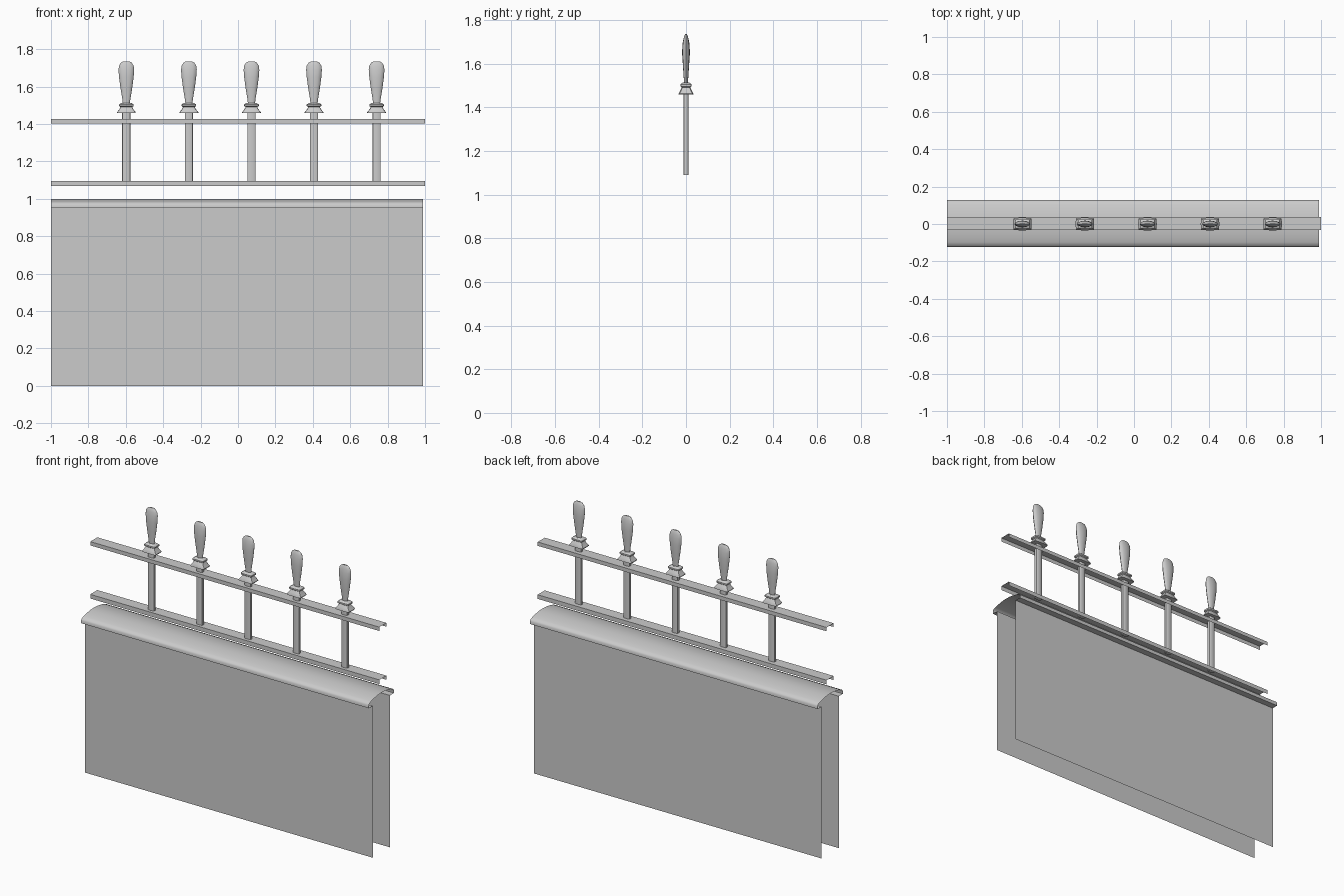
import bpy
import bmesh
from math import cos, sin, pi, radians, copysign

cube = bpy.data.objects.get("Cube")
if cube:
    bpy.data.objects.remove(cube, do_unlink=True)

grey = bpy.data.materials.new("plain grey")
grey.use_nodes = True
colour = (0.6, 0.6, 0.6, 1)
grey.diffuse_color = colour
grey.node_tree.nodes["Principled BSDF"].inputs["Base Color"].default_value = colour


def finish(bm, name, angle):
    mesh = bpy.data.meshes.new(name)
    bm.to_mesh(mesh)
    bm.free()
    mesh.materials.append(grey)
    obj = bpy.data.objects.new(name, mesh)
    bpy.context.collection.objects.link(obj)
    bpy.ops.object.select_all(action="DESELECT")
    obj.select_set(True)
    bpy.context.view_layer.objects.active = obj
    bpy.ops.object.shade_smooth_by_angle(angle=radians(angle))
    return obj


def sheet(name, profile, x0, x1):
    """Sweep an open (y, z) profile along x, leaving the ends open."""
    bm = bmesh.new()
    pairs = [[bm.verts.new((x, y, z)) for x in (x0, x1)] for y, z in profile]
    for (a, b), (d, c) in zip(pairs, pairs[1:]):
        bm.faces.new((a, b, c, d))
    return finish(bm, name, 40)


def lathe(name, rings, x, y, sides=12):
    """Stack rounded-rectangle rings given as (z, half x, half y, squareness)."""
    bm = bmesh.new()
    loops = []
    for z, rx, ry, power in rings:
        loop = []
        for i in range(sides):
            a = 2 * pi * i / sides
            c, s = cos(a), sin(a)
            px = copysign(abs(c) ** (2 / power), c) * rx
            py = copysign(abs(s) ** (2 / power), s) * ry
            loop.append(bm.verts.new((x + px, y + py, z)))
        loops.append(loop)
    for low, high in zip(loops, loops[1:]):
        for i in range(sides):
            j = (i + 1) % sides
            bm.faces.new((low[i], low[j], high[j], high[i]))
    bm.faces.new(loops[0][::-1])
    bm.faces.new(loops[-1])
    return finish(bm, name, 35)


# Two thin wall sides, open at the ends
LEFT, RIGHT, MID = -1.0, 0.99, 0.003
WALL, LIP, EAVE = 0.085, 0.125, 0.95
sheet("front_wall", [(MID - WALL, 0), (MID - WALL, EAVE)], LEFT, RIGHT)
sheet("back_wall", [(MID + WALL, EAVE), (MID + WALL, 0)], LEFT, RIGHT)

# Rounded coping with a lip over each wall side
half = [(-WALL, EAVE), (-LIP, EAVE), (-LIP, 0.967), (-0.119, 0.977),
        (-0.1, 0.985), (-0.07, 0.992), (-0.035, 0.998)]
arch = half + [(0, 1.0)] + [(-y, z) for y, z in reversed(half)]
sheet("coping", [(MID + y, z) for y, z in arch], LEFT, RIGHT)

# Channel-shaped rails, open underneath
for name, low, high in (("lower_rail", 1.07, 1.096), ("upper_rail", 1.402, 1.426)):
    channel = [(-0.035, low), (-0.035, high), (0.035, high), (0.035, low)]
    sheet(name, [(MID + y, z) for y, z in channel], -1, 1)

# Flat posts, each with a collar and a bulb finial
post = [(1.09, 0.022, 0.012, 4), (1.47, 0.022, 0.012, 4)]
collar = [(1.459, 0.05, 0.034, 8), (1.463, 0.05, 0.034, 8),
          (1.478, 0.038, 0.026, 8), (1.491, 0.031, 0.019, 8),
          (1.496, 0.039, 0.026, 8), (1.505, 0.039, 0.026, 8),
          (1.513, 0.026, 0.016, 8)]
bulb = [(1.508, 0.019, 0.009, 2), (1.53, 0.021, 0.01, 2),
        (1.59, 0.031, 0.014, 2), (1.65, 0.039, 0.018, 2),
        (1.69, 0.042, 0.016, 2), (1.712, 0.039, 0.012, 2),
        (1.728, 0.029, 0.008, 2), (1.735, 0.016, 0.004, 2)]
for i in range(5):
    x = -0.597 + i * 0.3345
    for part, rings in (("post", post), ("collar", collar), ("finial", bulb)):
        lathe(f"{part}_{i + 1}", rings, x, 0)
